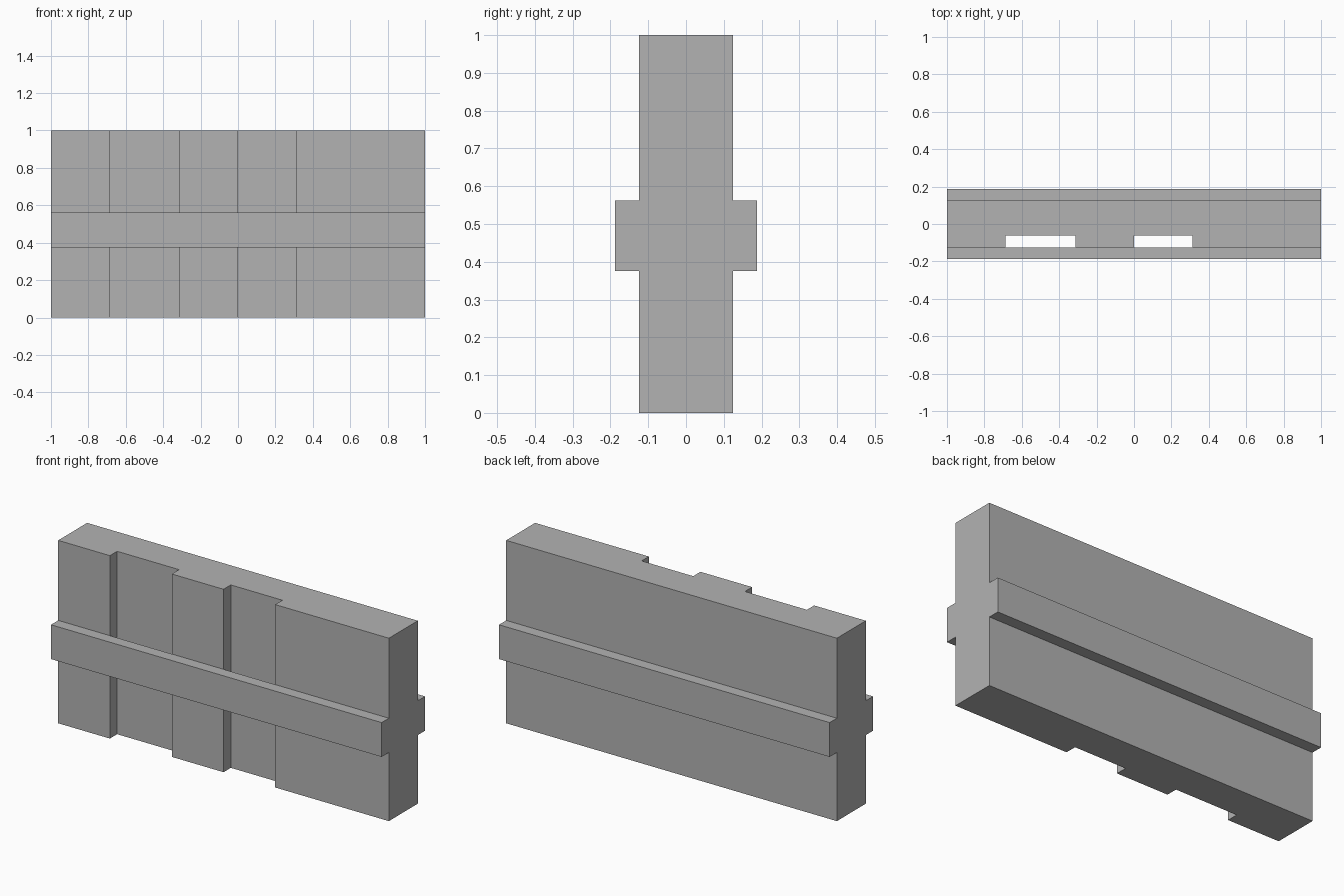
import bpy
import bmesh

cube = bpy.data.objects.get("Cube")
if cube:
    bpy.data.objects.remove(cube, do_unlink=True)

grey = bpy.data.materials.new("plain grey")
grey.use_nodes = True
grey.diffuse_color = (0.45, 0.45, 0.45, 1)
grey.node_tree.nodes["Principled BSDF"].inputs["Base Color"].default_value = (0.45, 0.45, 0.45, 1)


def extrude_profile(name, points, offset):
    """Closed solid made by sweeping a flat outline along an offset."""
    bm = bmesh.new()
    face = bm.faces.new([bm.verts.new(p) for p in points])
    swept = bmesh.ops.extrude_face_region(bm, geom=[face])["geom"]
    bmesh.ops.translate(bm, vec=offset,
                        verts=[v for v in swept if isinstance(v, bmesh.types.BMVert)])
    bmesh.ops.recalc_face_normals(bm, faces=bm.faces)
    mesh = bpy.data.meshes.new(name)
    bm.to_mesh(mesh)
    bm.free()
    mesh.materials.append(grey)
    obj = bpy.data.objects.new(name, mesh)
    bpy.context.collection.objects.link(obj)
    return obj


# Wall with a rail along both faces: half cross-section mirrored in y
WALL_Y, RAIL_Y = 0.125, 0.1875
RAIL_LOW, RAIL_HIGH = 0.375, 0.5625
half = [(WALL_Y, 0), (WALL_Y, RAIL_LOW), (RAIL_Y, RAIL_LOW),
        (RAIL_Y, RAIL_HIGH), (WALL_Y, RAIL_HIGH), (WALL_Y, 1)]
section = half + [(-y, z) for y, z in reversed(half)]
wall = extrude_profile("railed_wall", [(-1, y, z) for y, z in section], (2, 0, 0))

# Two upright grooves in the front, passing behind the front rail
for x0, x1 in ((-0.6875, -0.3125), (0.0, 0.3125)):
    outline = [(x0, -WALL_Y, -0.25), (x1, -WALL_Y, -0.25),
               (x1, -0.0625, -0.25), (x0, -0.0625, -0.25)]
    cutter = extrude_profile("groove_cutter", outline, (0, 0, 1.5))
    cutter.hide_render = True
    cut = wall.modifiers.new("groove", 'BOOLEAN')
    cut.operation = 'DIFFERENCE'
    cut.solver = 'EXACT'
    cut.object = cutter
    bpy.context.view_layer.objects.active = wall
    bpy.ops.object.modifier_apply(modifier=cut.name)
    bpy.data.objects.remove(cutter, do_unlink=True)
